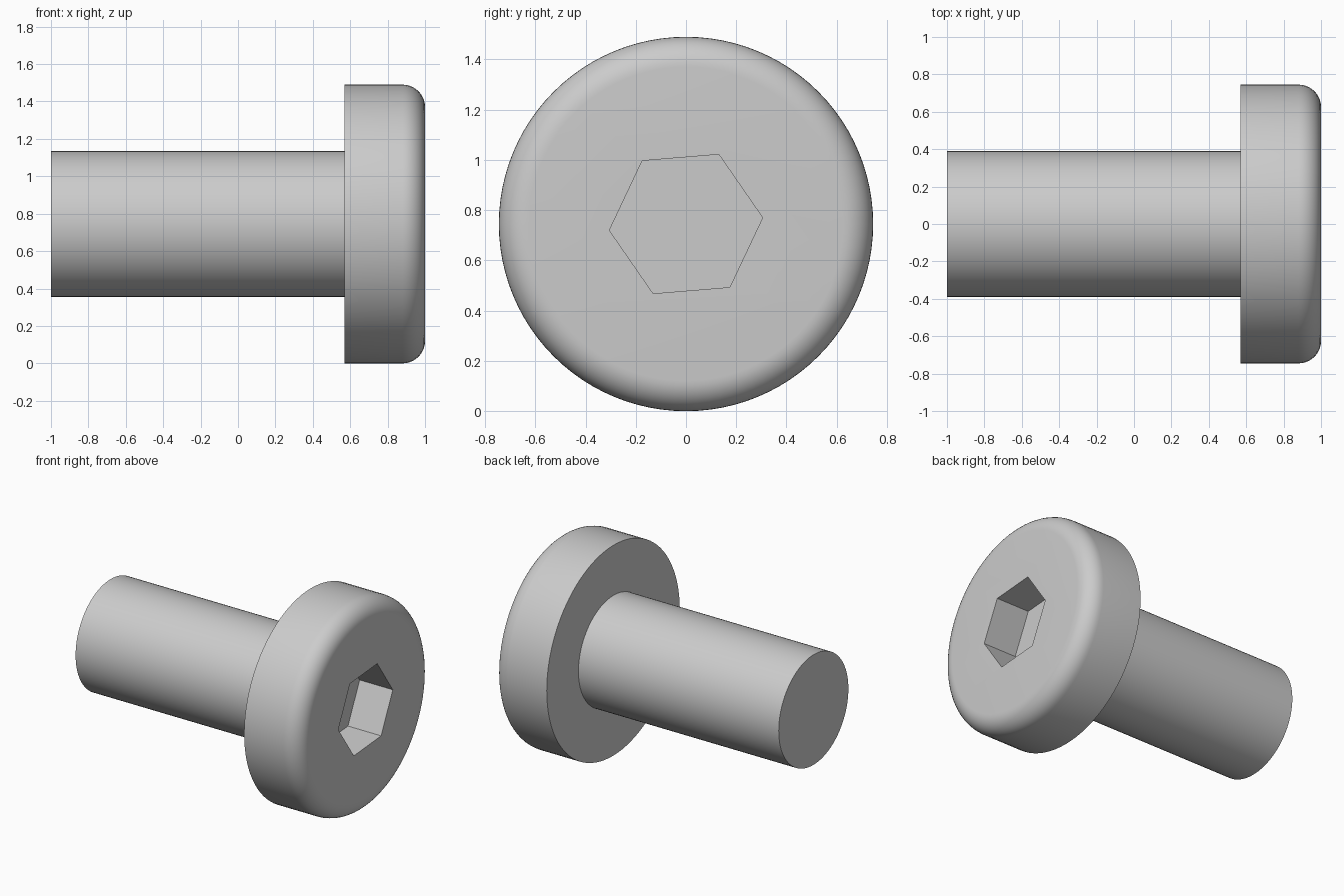
import bpy, bmesh
from math import sin, cos, pi, radians
from mathutils import Matrix, Vector

if "Cube" in bpy.data.objects:
    bpy.data.objects.remove(bpy.data.objects["Cube"])

SHAFT_R, HEAD_R = 0.39, 0.745
HEAD_X, FILLET = 0.57, 0.12
SOCKET_R, SOCKET_DEPTH, SOCKET_TURN = 0.306, 0.26, radians(4.7)
SEGMENTS, FILLET_STEPS = 96, 10

steel = bpy.data.materials.new("steel_grey")
steel.use_nodes = True
grey = (0.6, 0.6, 0.6, 1)
steel.diffuse_color = grey
steel.node_tree.nodes["Principled BSDF"].inputs["Base Color"].default_value = grey


def add_object(name, bm):
    bmesh.ops.recalc_face_normals(bm, faces=bm.faces)
    mesh = bpy.data.meshes.new(name)
    bm.to_mesh(mesh)
    bm.free()
    mesh.materials.append(steel)
    obj = bpy.data.objects.new(name, mesh)
    obj.location.z = HEAD_R
    bpy.context.collection.objects.link(obj)
    return obj


# Shaft and rounded head, turned from one profile about the x axis
profile = [(-1, SHAFT_R), (HEAD_X, SHAFT_R), (HEAD_X, HEAD_R)]
for i in range(FILLET_STEPS + 1):
    a = pi / 2 * i / FILLET_STEPS
    profile.append((1 - FILLET + FILLET * sin(a), HEAD_R - FILLET + FILLET * cos(a)))

bm = bmesh.new()
points = [bm.verts.new((x, 0, r)) for x, r in profile]
edges = [bm.edges.new(pair) for pair in zip(points, points[1:])]
bmesh.ops.spin(bm, geom=points + edges, axis=(1, 0, 0), cent=(0, 0, 0),
               angle=2 * pi, steps=SEGMENTS)
bmesh.ops.remove_doubles(bm, verts=bm.verts, dist=0.0001)
# Flat end caps
bmesh.ops.holes_fill(bm, edges=[e for e in bm.edges if e.is_boundary], sides=0)
bolt = add_object("bolt", bm)

# Hexagonal socket cutter
bm = bmesh.new()
rim = []
for i in range(6):
    a = SOCKET_TURN + i * pi / 3
    rim.append(bm.verts.new((1 - SOCKET_DEPTH, SOCKET_R * cos(a), SOCKET_R * sin(a))))
base = bm.faces.new(rim)
side = bmesh.ops.extrude_face_region(bm, geom=[base], use_keep_orig=True)
moved = [v for v in side["geom"] if isinstance(v, bmesh.types.BMVert)]
bmesh.ops.translate(bm, verts=moved, vec=(2 * SOCKET_DEPTH, 0, 0))
cutter = add_object("socket_cutter", bm)
cutter.hide_render = True

cut = bolt.modifiers.new("socket", "BOOLEAN")
cut.operation = "DIFFERENCE"
cut.solver = "EXACT"
cut.object = cutter

bpy.ops.object.select_all(action="DESELECT")
bpy.context.view_layer.objects.active = bolt
bolt.select_set(True)
bpy.ops.object.modifier_apply(modifier=cut.name)
bpy.data.objects.remove(cutter)

# Smooth sides with crisp shoulder and socket edges
bpy.ops.object.shade_smooth_by_angle(angle=radians(30))
